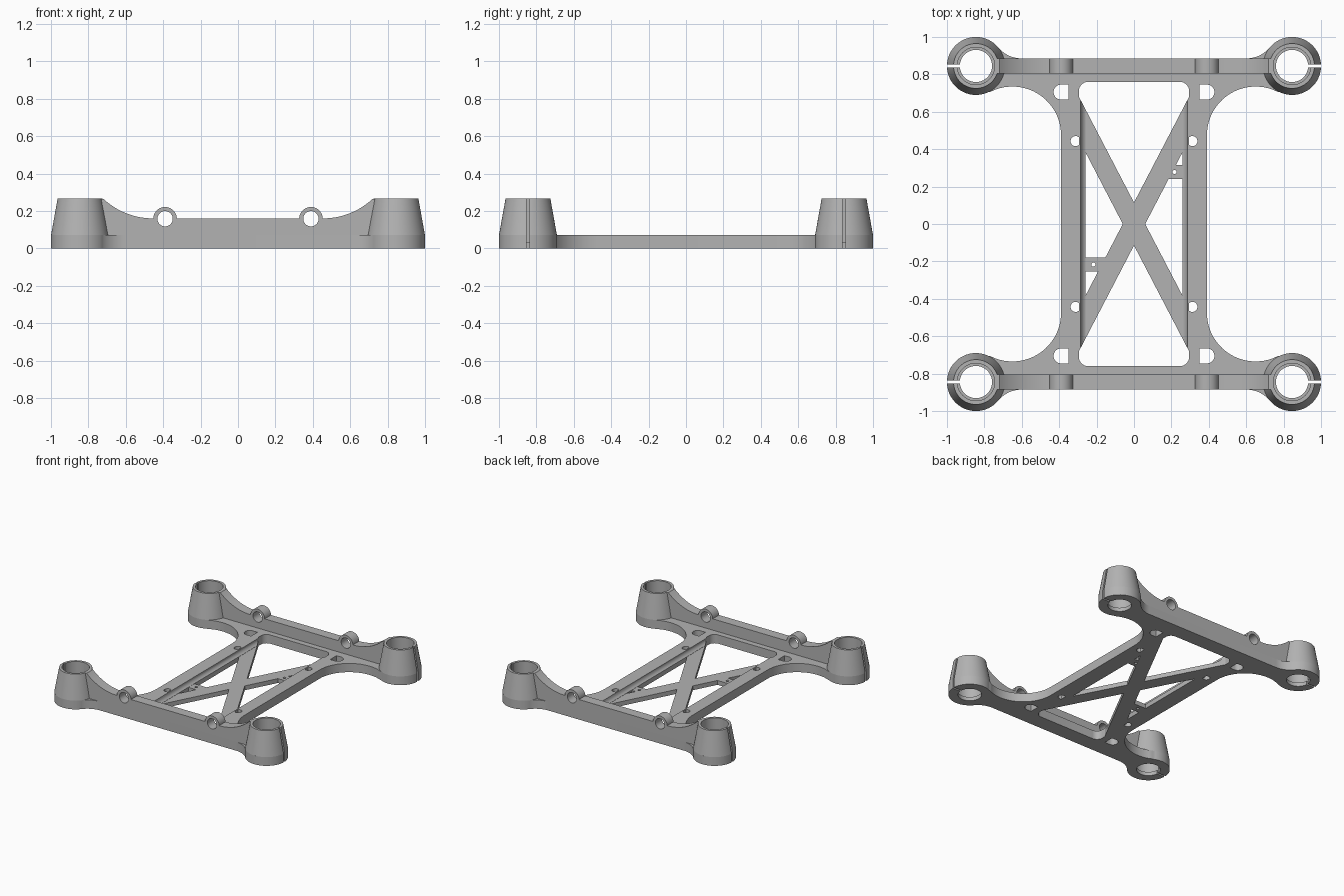
import bpy
import bmesh
from math import cos, sin, radians

if "Cube" in bpy.data.objects:
    bpy.data.objects.remove(bpy.data.objects["Cube"])

grey = bpy.data.materials.new("plain grey")
grey.use_nodes = True
grey.diffuse_color = (0.45, 0.45, 0.45, 1)
grey.node_tree.nodes["Principled BSDF"].inputs["Base Color"].default_value = grey.diffuse_color

SIGNS = [(sx, sy) for sx in (1, -1) for sy in (1, -1)]
POST = 0.845      # post centre in x and y
PLATE = 0.07      # plate thickness
TOP = 0.265       # post height
BRACE = 0.035     # brace thickness
SLOPE, OFFSET = 1.92, 0.115   # edges of the diagonal braces


def arc(cx, cy, r, a0, a1, steps=12):
    angles = [radians(a0 + (a1 - a0) * i / steps) for i in range(steps + 1)]
    return [(cx + r * cos(a), cy + r * sin(a)) for a in angles]


def four_way(quarter):
    """Mirror a quarter outline, running from +x to +y, into a closed loop."""
    half = quarter + [(-x, y) for x, y in reversed(quarter)]
    loop = []
    for p in half + [(x, -y) for x, y in reversed(half)]:
        p = (p[0] + 0.0, p[1] + 0.0)
        if p not in loop:
            loop.append(p)
    return loop


def loft(name, rings):
    """Skin closed rings of equal length and cap both ends."""
    bm = bmesh.new()
    rows = [[bm.verts.new(p) for p in ring] for ring in rings]
    n = len(rows[0])
    bm.faces.new(rows[0])
    bm.faces.new(rows[-1])
    for a, b in zip(rows, rows[1:]):
        for i in range(n):
            j = (i + 1) % n
            bm.faces.new((a[i], a[j], b[j], b[i]))
    bmesh.ops.recalc_face_normals(bm, faces=bm.faces)
    mesh = bpy.data.meshes.new(name)
    bm.to_mesh(mesh)
    bm.free()
    mesh.materials.append(grey)
    obj = bpy.data.objects.new(name, mesh)
    bpy.context.collection.objects.link(obj)
    return obj


def prism(name, points, lo, hi, upright=False):
    if upright:
        return loft(name, [[(x, y, z) for x, z in points] for y in (lo, hi)])
    return loft(name, [[(x, y, z) for x, y in points] for z in (lo, hi)])


def turned(name, x, y, profile, sides=64):
    full = 360 - 360 / sides
    return loft(name, [[(px, py, z) for px, py in arc(x, y, r, 0, full, sides - 1)]
                       for r, z in profile])


def activate(obj):
    bpy.ops.object.select_all(action='DESELECT')
    obj.select_set(True)
    bpy.context.view_layer.objects.active = obj


def cut(obj, cutter):
    mod = obj.modifiers.new("cut", 'BOOLEAN')
    mod.operation, mod.solver, mod.object = 'DIFFERENCE', 'EXACT', cutter
    activate(obj)
    bpy.ops.object.modifier_apply(modifier=mod.name)
    bpy.data.objects.remove(cutter)


def cut_post(obj, sx, sy):
    """Stepped bore and the clamping slit on the outer side."""
    x, y = sx * POST, sy * POST
    cut(obj, turned("bore_cutter", x, y,
                    [(0.086, -0.1), (0.086, 0.03), (0.1, 0.03), (0.1, 0.4)]))
    slit = [(sx * px, y + dy) for px, dy in
            ((0.92, -0.007), (1.1, -0.007), (1.1, 0.007), (0.92, 0.007))]
    cut(obj, prism("slit_cutter", slit, -0.1, 0.4))


parts = []

# Base plate: side rails sweep into round feet at the corners
plate = prism("base_plate", four_way(
    arc(0.65, 0.475, 0.26, 180, 63, 20)
    + arc(POST, POST, 0.155, -117, 140, 44)
    + arc(0.6, 1.049, 0.164, -40, -90, 10)), 0, PLATE)
cut(plate, prism("window_cutter", four_way(arc(0.245, 0.71, 0.05, 0, 90, 8)), -0.1, 0.2))
d_slot = [(0.35, 0.665)] + arc(0.39, 0.705, 0.04, -90, 90, 14) + [(0.35, 0.745)]
for sx, sy in SIGNS:
    cut_post(plate, sx, sy)
    cut(plate, turned("screw_cutter", sx * 0.312, sy * 0.443, [(0.027, -0.1), (0.027, 0.2)], 32))
    cut(plate, prism("slot_cutter", [(sx * x, sy * y) for x, y in d_slot], -0.1, 0.2))
parts.append(plate)

# Tapered clamp posts
for sx, sy in SIGNS:
    side = "left" if sx > 0 else "right"
    end = "back" if sy > 0 else "front"
    post = turned(f"{end}_{side}_post", sx * POST, sy * POST, [(0.155, PLATE), (0.12, TOP)])
    cut_post(post, sx, sy)
    parts.append(post)

# End walls with hinge lugs, rising in a curve to the posts
half = (arc(0.39, 0.158, 0.063, 178, 2, 20)
        + arc(0.455, 0.547, 0.387, -90, -46.8, 14)
        + [(0.735, TOP), (0.735, PLATE)])
outline = half + [(-x, z) for x, z in reversed(half)]
for end, s in (("front", -1), ("back", 1)):
    wall = prism(f"{end}_wall", outline, s * 0.805, s * 0.885, True)
    for sx in (1, -1):
        cut(wall, prism("lug_cutter", arc(sx * 0.39, 0.158, 0.041, 0, 350, 35), s * 0.7, s, True))
    parts.append(wall)

# Thin diagonal cross brace
reach = 0.295
parts.append(prism("cross_brace", four_way(
    [(OFFSET / SLOPE, 0), (reach, SLOPE * reach - OFFSET),
     (reach, SLOPE * reach + OFFSET), (0, OFFSET)]), 0, BRACE))

# Hollow fillets along the rails, mitred to the brace edges
fillet = [(reach, 0), (0.26, 0)] + arc(0.25, PLATE, 0.035, -73, 0, 6) + [(reach, PLATE)]
for side, sx in (("left", 1), ("right", -1)):
    parts.append(loft(f"{side}_rail_fillet", [
        [(sx * x, sy * (SLOPE * x + OFFSET), z) for x, z in fillet] for sy in (-1, 1)]))

# Small drilled tabs between brace and rail
for side, sx, y in (("left", 1, 0.278), ("right", -1, -0.217)):
    inner = (abs(y) - 0.038 + OFFSET) / SLOPE
    outer = (abs(y) + 0.038 + OFFSET) / SLOPE
    s = 1 if y > 0 else -1
    tab = prism(f"{side}_tab", [(sx * inner, y - s * 0.038), (sx * 0.27, y - s * 0.038),
                                (sx * 0.27, y + s * 0.038), (sx * outer, y + s * 0.038)], 0, BRACE)
    cut(tab, turned("tab_cutter", sx * 0.217, y, [(0.011, -0.1), (0.011, 0.2)], 24))
    parts.append(tab)

for part in parts:
    activate(part)
    bpy.ops.object.shade_smooth_by_angle(angle=radians(30))
